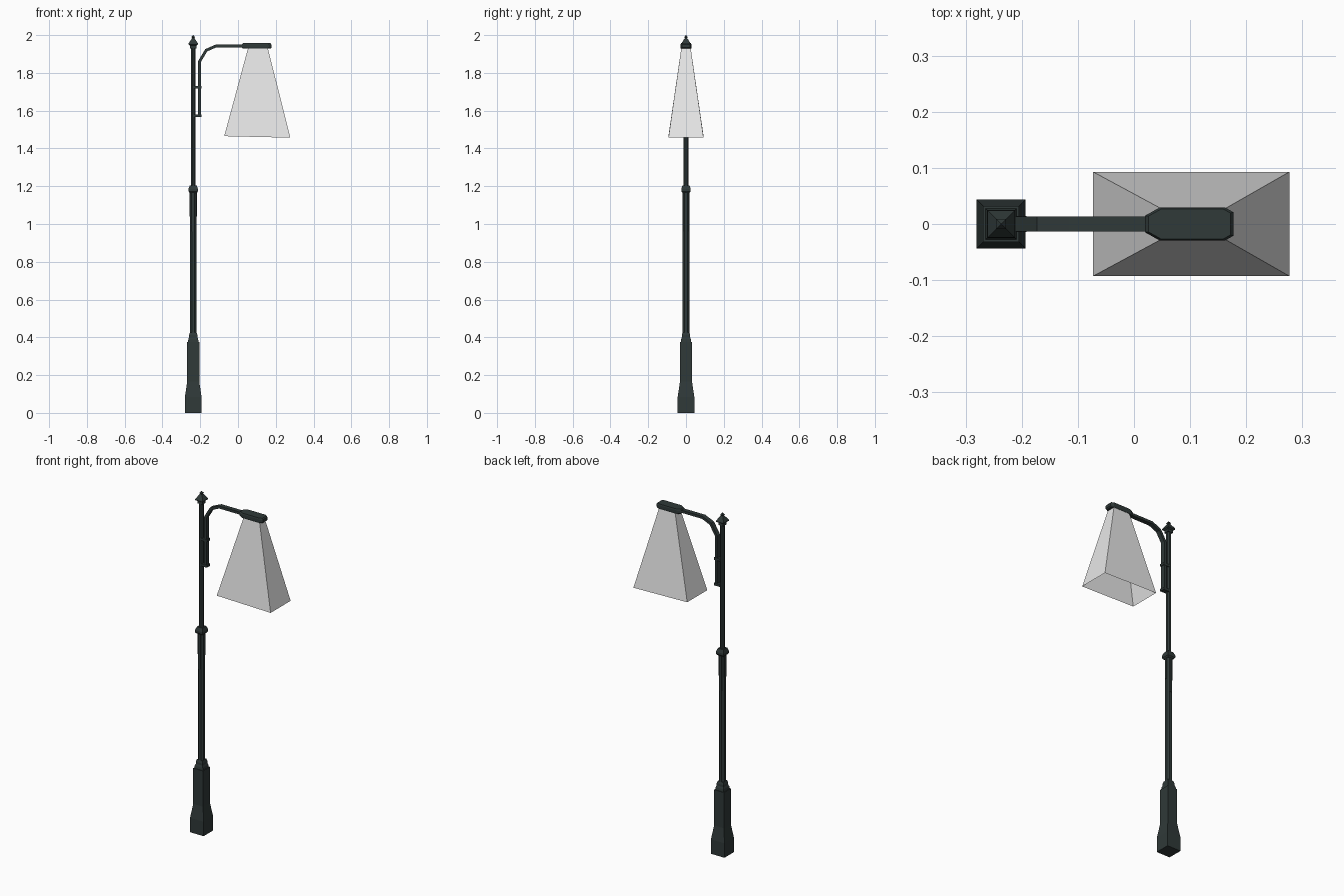
import bpy, bmesh, math
from mathutils import Vector

if "Cube" in bpy.data.objects:
    bpy.data.objects.remove(bpy.data.objects["Cube"])

PX = -0.237  # pole axis


def material(name, rgb):
    m = bpy.data.materials.new(name)
    m.diffuse_color = (*rgb, 1)
    m.use_nodes = True
    m.node_tree.nodes["Principled BSDF"].inputs["Base Color"].default_value = m.diffuse_color
    return m


METAL = material("dark_green_metal", (0.029, 0.041, 0.040))
LIGHT = material("pale_light", (0.8, 0.8, 0.8))


def loft(name, rings, mat=METAL, bottom=True, top=True):
    """Join equal-length rings of points into a skin with optional end caps."""
    bm = bmesh.new()
    rows = [[bm.verts.new(p) for p in ring] for ring in rings]
    n = len(rows[0])
    for a, b in zip(rows, rows[1:]):
        for i in range(n):
            j = (i + 1) % n
            bm.faces.new((a[i], a[j], b[j], b[i]))
    if bottom:
        bm.faces.new(rows[0][::-1])
    if top:
        bm.faces.new(rows[-1])
    bmesh.ops.recalc_face_normals(bm, faces=bm.faces)
    me = bpy.data.meshes.new(name)
    bm.to_mesh(me)
    bm.free()
    me.materials.append(mat)
    ob = bpy.data.objects.new(name, me)
    bpy.context.collection.objects.link(ob)
    return ob


def column(name, sides, profile):
    """Stack of regular polygons; profile = (half width across flats, z)."""
    rings = []
    for h, z in profile:
        r = h / math.cos(math.pi / sides)
        rings.append([(PX + r * math.cos((i + 0.5) * math.tau / sides),
                       r * math.sin((i + 0.5) * math.tau / sides), z)
                      for i in range(sides)])
    return loft(name, rings)


def rect(x0, x1, hy, z0, z1=None):
    z1 = z0 if z1 is None else z1
    return [(x0, -hy, z0), (x1, -hy, z1), (x1, hy, z1), (x0, hy, z0)]


def box(name, x0, x1, hy, z0, z1):
    return loft(name, [rect(x0, x1, hy, z0), rect(x0, x1, hy, z1)])


# Square pedestal and its moulding
column("pedestal", 4, [(0.044, 0), (0.044, 0.085), (0.032, 0.165), (0.032, 0.375)])
column("pedestal_moulding", 4, [(0.028, 0.375), (0.026, 0.39), (0.022, 0.40),
                                (0.022, 0.412), (0.018, 0.425)])

# Pole in two diameters with collar
column("lower_pole", 8, [(0.0175, 0.41), (0.0175, 1.17)])
box("side_plates", PX - 0.0195, PX + 0.0195, 0.008, 1.04, 1.17)
box("front_back_plates", PX - 0.008, PX + 0.008, 0.0195, 0.96, 1.17)
column("pole_collar", 4, [(0.019, 1.165), (0.025, 1.173), (0.025, 1.186), (0.018, 1.205)])
column("upper_pole", 8, [(0.0125, 1.195), (0.0125, 1.945)])

# Finial
column("finial", 4, [(0.016, 1.93), (0.016, 1.944), (0.025, 1.95), (0.024, 1.957),
                     (0.009, 1.98), (0.006, 1.984), (0.009, 1.99), (0.001, 2.0)])

# Bent arm: rectangular section swept with mitred corners
path = [Vector(p) for p in [(-0.204, 1.57), (-0.204, 1.86), (-0.168, 1.92),
                            (-0.115, 1.943), (0.04, 1.943)]]
rings = []
for i, p in enumerate(path):
    d0 = (p - path[max(i - 1, 0)]).normalized() if i else (path[1] - p).normalized()
    d1 = (path[i + 1] - p).normalized() if i < len(path) - 1 else d0
    t = (d0 + d1).normalized()
    nrm = Vector((-t.y, t.x)) * 0.0075 / t.dot(d0)
    a, b = p + nrm, p - nrm
    rings.append([(a.x, -0.013, a.y), (b.x, -0.013, b.y), (b.x, 0.013, b.y), (a.x, 0.013, a.y)])
loft("arm", rings)
for k, z in enumerate((1.574, 1.724)):
    box(f"arm_bracket_{k + 1}", PX + 0.005, -0.192, 0.0145, z - 0.007, z + 0.007)

# Lamp head: chamfered plan, slightly tapered towards top and bottom
plan = [(0.02, 0.015), (0.045, 0.029), (0.163, 0.029), (0.177, 0.021)]
plan = [(x, -y) for x, y in plan] + plan[::-1]
loft("lamp_head", [[(0.1 + (x - 0.1) * s, y * s, z) for x, y in plan]
                   for s, z in ((0.93, 1.928), (1, 1.934), (1, 1.950), (0.93, 1.957))])

# Light beam, open underneath
loft("light_beam", [rect(-0.073, 0.277, 0.093, 1.465, 1.457),
                    rect(0.053, 0.158, 0.025, 1.93)], LIGHT, bottom=False, top=False)
